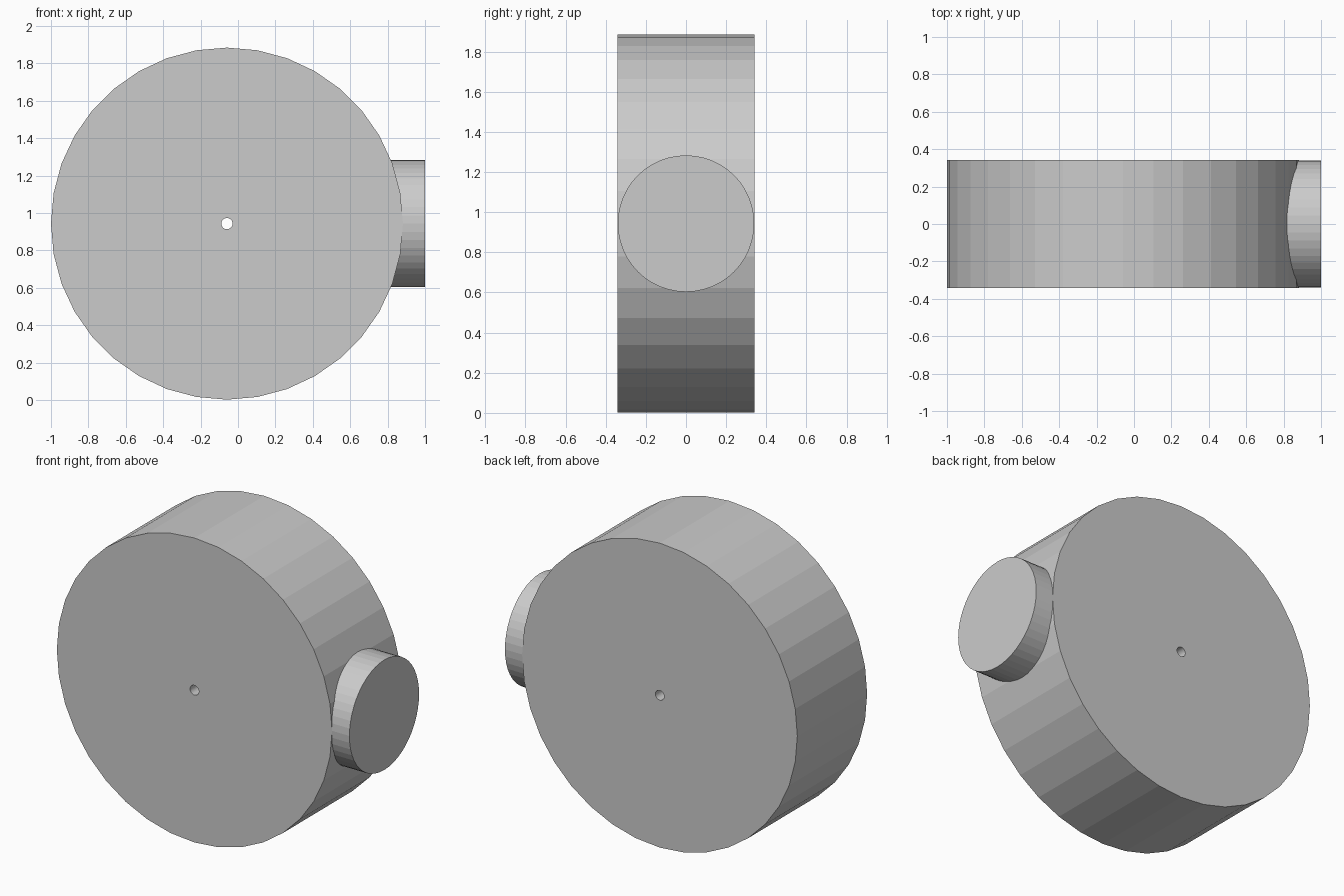
import bpy, bmesh
from math import pi, sin, cos
from mathutils import Matrix

if "Cube" in bpy.data.objects:
    bpy.data.objects.remove(bpy.data.objects["Cube"])

R, HALF, CX, CZ = 0.941, 0.341, -0.059, 0.943


def lathe(name, profile, sides, closed, matrix):
    """Revolve (radius, height) points around local z, then place the part."""
    bm = bmesh.new()
    rings = [[bm.verts.new((r * cos(2 * pi * i / sides), r * sin(2 * pi * i / sides), h))
              for i in range(sides)] for r, h in profile]
    pairs = list(zip(rings, rings[1:]))
    if closed:
        pairs.append((rings[-1], rings[0]))
    else:
        bm.faces.new(rings[0])
        bm.faces.new(rings[-1])
    for a, b in pairs:
        for i in range(sides):
            j = (i + 1) % sides
            bm.faces.new((a[i], a[j], b[j], b[i]))
    bm.transform(matrix)
    bmesh.ops.recalc_face_normals(bm, faces=bm.faces)
    mesh = bpy.data.meshes.new(name)
    bm.to_mesh(mesh)
    bm.free()
    obj = bpy.data.objects.new(name, mesh)
    bpy.context.collection.objects.link(obj)
    return obj


# Thick wheel with a small axle hole right through it
lathe("wheel_disc", [(0.03, -HALF), (R, -HALF), (R, HALF), (0.03, HALF)], 36, True,
      Matrix.Translation((CX, 0, CZ)) @ Matrix.Rotation(pi / 2, 4, 'X'))

# Round boss on the right-hand rim, rooted just inside the wheel
lathe("side_boss", [(0.34, 0.80), (0.34, 1.0)], 48, False,
      Matrix.Translation((0, 0, CZ)) @ Matrix.Rotation(pi / 2, 4, 'Y'))
